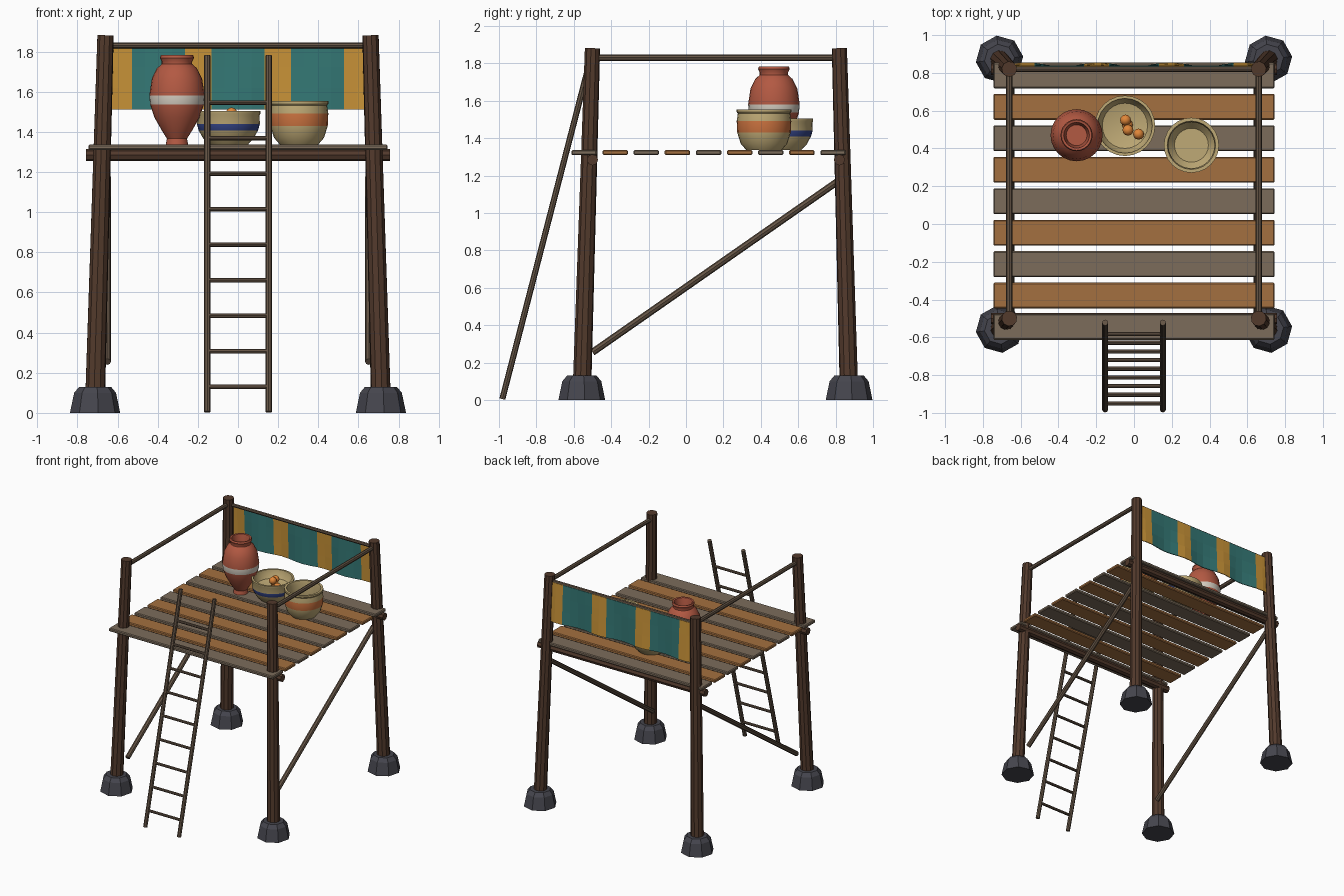
import bpy, bmesh, math
from mathutils import Vector

if "Cube" in bpy.data.objects:
    bpy.data.objects.remove(bpy.data.objects["Cube"])

def mat(name, r, g, b):
    m = bpy.data.materials.new(name)
    m.diffuse_color = (r, g, b, 1)
    m.use_nodes = True
    m.node_tree.nodes["Principled BSDF"].inputs["Base Color"].default_value = m.diffuse_color
    return m

DARK = mat("dark_wood", .085, .042, .025)
POLE = mat("pole_wood", .13, .09, .06)
GREY = mat("weathered_plank", .2, .15, .105)
WARM = mat("warm_plank", .37, .16, .05)
STONE = mat("stone", .06, .06, .075)
TEAL = mat("teal_cloth", .035, .19, .18)
GOLD = mat("gold_cloth", .6, .3, .04)
CLAY = mat("red_clay", .45, .1, .055)
WHITE = mat("white_glaze", .65, .6, .52)
TAN = mat("tan_clay", .52, .4, .18)
BLUE = mat("blue_glaze", .035, .06, .25)
ORANGE = mat("orange_glaze", .6, .17, .05)
FRUIT = mat("fruit_skin", .75, .24, .04)

def finish(name, bm, mats, smooth=False):
    bmesh.ops.recalc_face_normals(bm, faces=bm.faces)
    me = bpy.data.meshes.new(name)
    bm.to_mesh(me)
    bm.free()
    for m in mats:
        me.materials.append(m)
    ob = bpy.data.objects.new(name, me)
    bpy.context.collection.objects.link(ob)
    if smooth:
        bpy.context.view_layer.objects.active = ob
        ob.select_set(True)
        bpy.ops.object.shade_smooth_by_angle(angle=math.radians(35))
        ob.select_set(False)
    return ob

def pole(name, a, b, r1, r2, m, sides=8):
    a, b = Vector(a), Vector(b)
    bm = bmesh.new()
    bmesh.ops.create_cone(bm, cap_ends=True, segments=sides, radius1=r1,
                          radius2=r2, depth=(b - a).length)
    ob = finish(name, bm, [m])
    ob.location = (a + b) / 2
    ob.rotation_mode = 'QUATERNION'
    ob.rotation_quaternion = (b - a).to_track_quat('Z', 'Y')
    return ob

def lathe(name, loc, profile, mats, sides=24, smooth=True, turn=0):
    """profile: (radius, z, material index of the band above this point)"""
    bm = bmesh.new()
    rings = []
    for r, z, _ in profile:
        rings.append([bm.verts.new((r * math.cos(t), r * math.sin(t), z))
                      for t in (turn + 2 * math.pi * i / sides for i in range(sides))])
    for k in range(len(rings) - 1):
        for i in range(sides):
            j = (i + 1) % sides
            f = bm.faces.new((rings[k][i], rings[k][j], rings[k + 1][j], rings[k + 1][i]))
            f.material_index = profile[k][2]
    bm.faces.new(rings[0][::-1])
    bm.faces.new(rings[-1]).material_index = profile[-1][2]
    ob = finish(name, bm, mats, smooth)
    ob.location = loc
    return ob

# leaning posts on stone footings
for sx, side in ((-1, "left"), (1, "right")):
    for yb, yt, end in ((-.557, -.5, "front"), (.872, .82, "back")):
        pole(f"{end}_{side}_post", (sx * .713, yb, .03), (sx * .66, yt, 1.88),
             .05, .041, DARK, 10)
        lathe(f"{end}_{side}_footing", (sx * .712, yb, 0),
              [(.126, 0, 0), (.105, .1, 0), (.08, .13, 0)], [STONE], 8, False, .12)
    # side railing and diagonal brace
    pole(f"{side}_railing", (sx * .66, -.5, 1.83), (sx * .66, .82, 1.83), .017, .017, POLE)
    pole(f"{side}_brace", (sx * .652, -.5, .255), (sx * .652, .82, 1.175), .019, .019, POLE)
    # ladder rail
    pole(f"ladder_{side}_rail", (sx * .153, -.982, .005), (sx * .153, -.522, 1.78),
         .016, .016, POLE)

# cross beams and back railing
for y, end in ((-.5, "front"), (.82, "back")):
    pole(f"{end}_beam", (-.757, y, 1.284), (.757, y, 1.284), .03, .03, DARK)
pole("back_railing", (-.66, .82, 1.83), (.66, .82, 1.83), .014, .014, POLE)

# ladder rungs
for i in range(9):
    z = .13 + i * .177
    y = -.982 + .46 * (z - .005) / 1.775
    pole(f"ladder_rung_{i + 1}", (-.155, y, z), (.155, y, z), .011, .011, POLE)

# deck planks
for i in range(9):
    bm = bmesh.new()
    bmesh.ops.create_cube(bm, size=1)
    bmesh.ops.scale(bm, vec=(1.49, .136, .026), verts=bm.verts)
    bmesh.ops.bevel(bm, geom=bm.edges[:], offset=.006, segments=1, affect='EDGES')
    ob = finish(f"deck_plank_{i + 1}", bm, [WARM if i % 2 else GREY])
    ob.location = (0, -.545 + i * .1664, 1.323)

# striped cloth, gently rippled
bm = bmesh.new()
cols, rows, sub = 10, 3, 2
grid = [[bm.verts.new((-.66 + 1.32 * c / (cols * sub),
                       .835 + .012 * (1 - r / rows) * math.sin(c * 1.1) + .006 * (1 - r / rows),
                       1.512 + .318 * r / rows))
         for c in range(cols * sub + 1)] for r in range(rows + 1)]
for r in range(rows):
    for c in range(cols * sub):
        f = bm.faces.new((grid[r][c], grid[r][c + 1], grid[r + 1][c + 1], grid[r + 1][c]))
        f.material_index = 1 if (c // sub) % 3 == 0 else 0
cloth = finish("striped_cloth", bm, [TEAL, GOLD])
mod = cloth.modifiers.new("thickness", 'SOLIDIFY')
mod.thickness = .006
mod.offset = 0

# tall red jar
lathe("tall_jar", (-.304, .47, 1.336),
      [(.056, 0, 0), (.05, .03, 0), (.075, .07, 0), (.112, .135, 0), (.134, .2, 1),
       (.138, .245, 0), (.125, .33, 0), (.1, .38, 0), (.076, .402, 0), (.076, .415, 0),
       (.085, .433, 0), (.08, .446, 0), (.068, .443, 0), (.06, .4, 0), (.055, .36, 0)],
      [CLAY, WHITE])
# fruit bowl
lathe("fruit_bowl", (-.048, .52, 1.336),
      [(.097, 0, 0), (.125, .03, 0), (.148, .072, 1), (.157, .104, 0), (.155, .145, 0),
       (.16, .155, 0), (.16, .168, 0), (.145, .168, 0), (.14, .14, 0), (.12, .105, 0),
       (.06, .09, 0)], [TAN, BLUE])
# wide pot
lathe("wide_pot", (.304, .417, 1.336),
      [(.095, 0, 0), (.125, .035, 0), (.143, .094, 1), (.146, .155, 0), (.14, .195, 0),
       (.146, .203, 0), (.146, .217, 0), (.128, .217, 0), (.122, .19, 0), (.122, .1, 0),
       (.09, .06, 0)], [TAN, ORANGE])

# fruit
for i, (x, y, z) in enumerate(((-.045, .55, 1.48), (-.032, .497, 1.492),
                               (.024, .476, 1.465), (-.035, .525, 1.455))):
    bm = bmesh.new()
    bmesh.ops.create_uvsphere(bm, u_segments=12, v_segments=8, radius=.029)
    finish(f"fruit_{i + 1}", bm, [FRUIT], True).location = (x, y, z)
